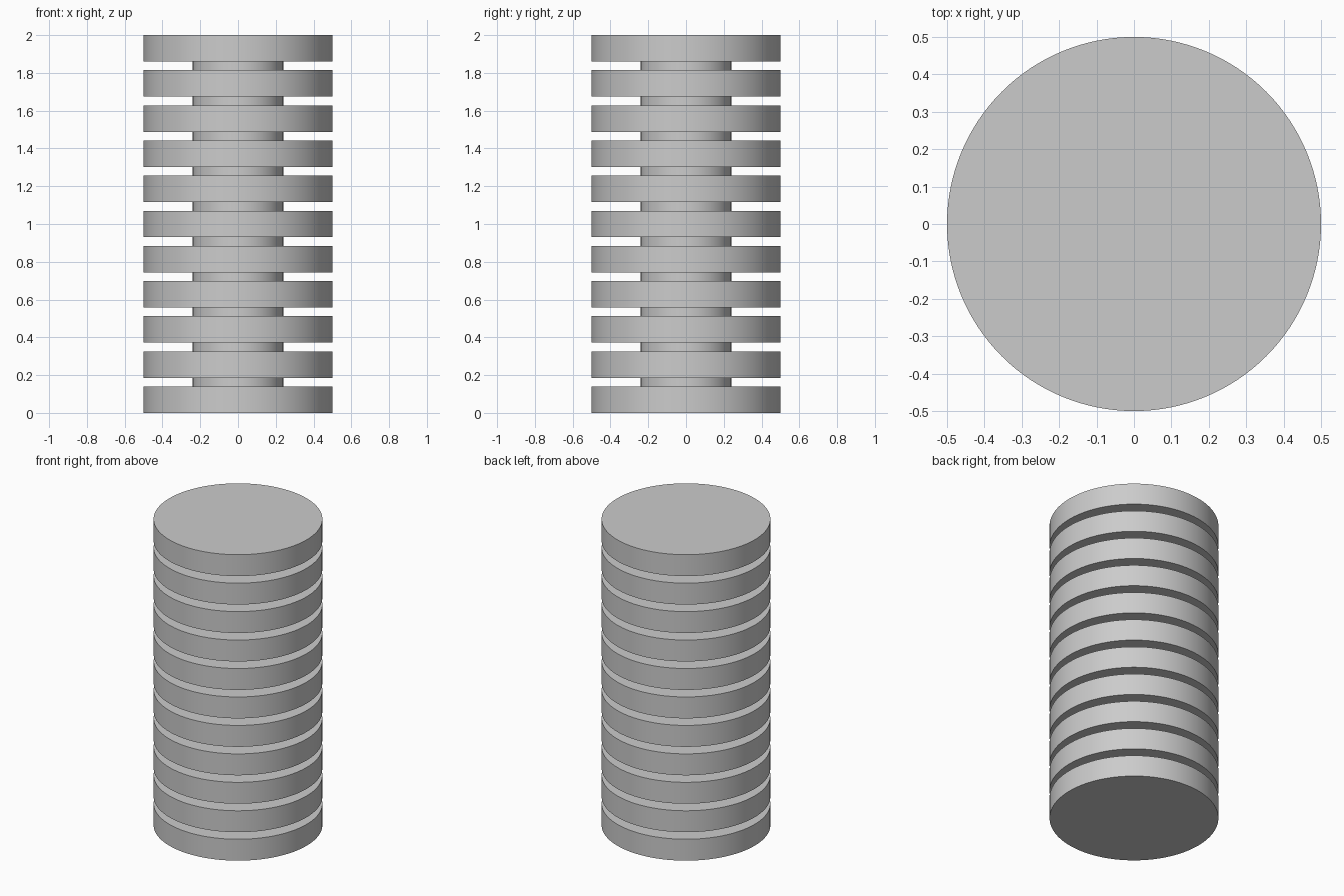
import bpy
import math

cube = bpy.data.objects.get("Cube")
if cube:
    bpy.data.objects.remove(cube, do_unlink=True)

HEIGHT = 2.0
DISC_COUNT = 11
DISC_RADIUS = 0.5
DISC_THICKNESS = 0.14
CORE_RADIUS = 0.24
SIDES = 128
PITCH = (HEIGHT - DISC_THICKNESS) / (DISC_COUNT - 1)

# Plain grey material
grey = bpy.data.materials.new("light_grey")
grey.use_nodes = True
colour = (0.6, 0.6, 0.6, 1.0)
grey.diffuse_color = colour
grey.node_tree.nodes["Principled BSDF"].inputs["Base Color"].default_value = colour


def cylinder(name, radius, bottom, top):
    """Upright cylinder between two heights, smooth round its side."""
    bpy.ops.mesh.primitive_cylinder_add(
        vertices=SIDES, radius=radius, depth=top - bottom,
        location=(0, 0, (bottom + top) / 2))
    obj = bpy.context.object
    obj.name = name
    obj.data.materials.append(grey)
    bpy.ops.object.shade_smooth_by_angle(angle=math.radians(30))
    return obj


# Evenly spaced stack of discs
for i in range(DISC_COUNT):
    bottom = i * PITCH
    cylinder(f"disc_{i + 1}", DISC_RADIUS, bottom, bottom + DISC_THICKNESS)

# Central core, ending inside the first and last discs
cylinder("core", CORE_RADIUS, DISC_THICKNESS / 2, HEIGHT - DISC_THICKNESS / 2)
